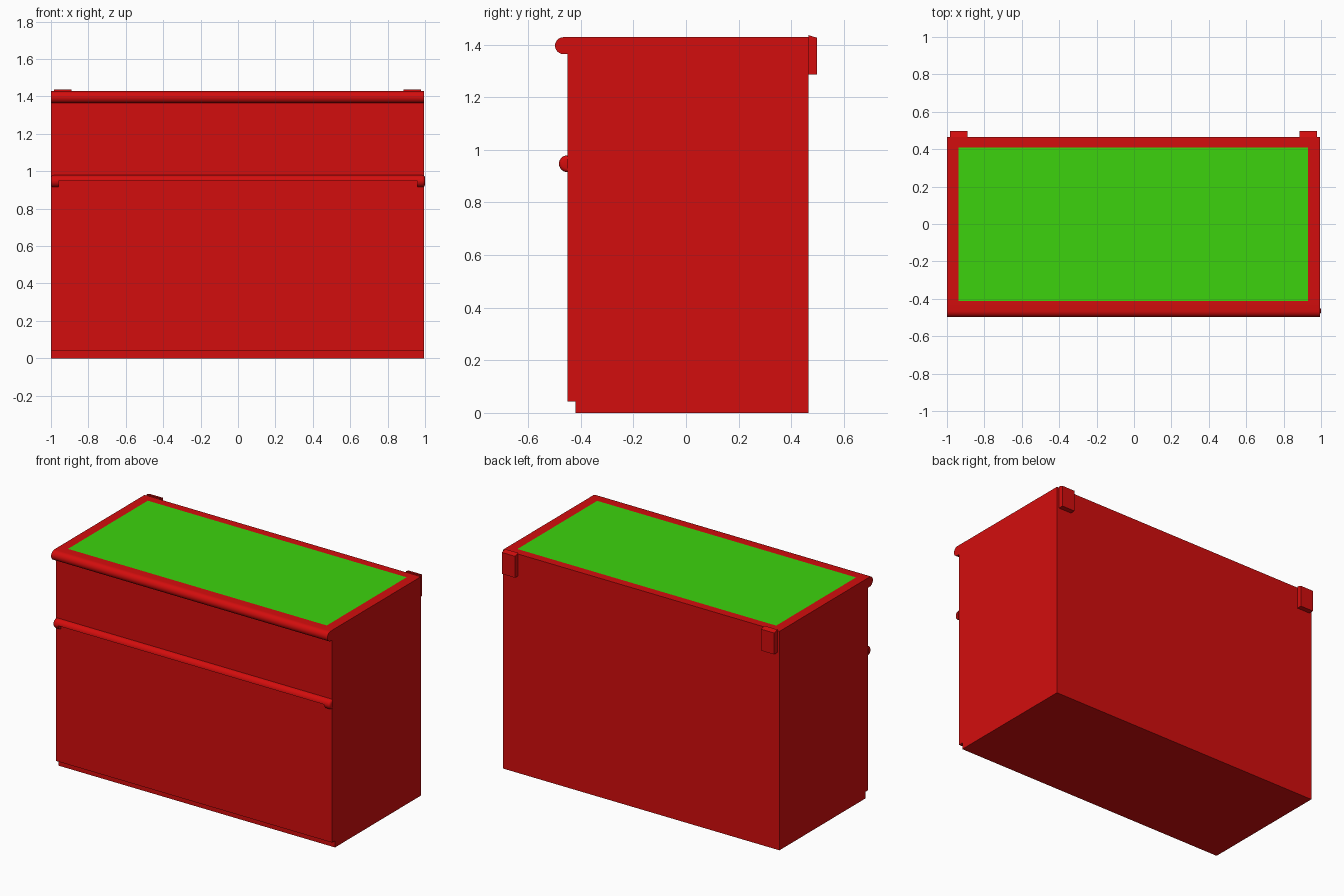
import bpy, bmesh, math
from mathutils import Vector

default = bpy.data.objects.get("Cube")
if default:
    bpy.data.objects.remove(default, do_unlink=True)


def material(name, rgb):
    m = bpy.data.materials.new(name)
    m.use_nodes = True
    m.diffuse_color = (*rgb, 1)
    m.node_tree.nodes["Principled BSDF"].inputs["Base Color"].default_value = (*rgb, 1)
    return m


RED = material("red lacquer", (0.65, 0.004, 0.004))
GREEN = material("green top", (0.045, 0.65, 0.004))
LEFT, RIGHT = 0.994, -1.0


def arc(y, z, r, start, end, steps):
    """Points in the y-z plane, angle measured from +y towards +z."""
    angles = [math.radians(start + (end - start) * i / steps) for i in range(steps + 1)]
    return [(y + r * math.cos(a), z + r * math.sin(a)) for a in angles]


def extrude_profile(bm, profile, x0, x1):
    """Sweep a closed y-z profile along x."""
    face = bm.faces.new([bm.verts.new((x0, y, z)) for y, z in profile])
    moved = bmesh.ops.extrude_face_region(bm, geom=[face])["geom"]
    verts = [v for v in moved if isinstance(v, bmesh.types.BMVert)]
    bmesh.ops.translate(bm, verts=verts, vec=(x1 - x0, 0, 0))
    bmesh.ops.recalc_face_normals(bm, faces=bm.faces[:])


def finish(name, bm, smooth=False):
    mesh = bpy.data.meshes.new(name)
    bm.to_mesh(mesh)
    bm.free()
    obj = bpy.data.objects.new(name, mesh)
    bpy.context.collection.objects.link(obj)
    mesh.materials.append(RED)
    if smooth:
        bpy.ops.object.select_all(action="DESELECT")
        obj.select_set(True)
        bpy.context.view_layer.objects.active = obj
        bpy.ops.object.shade_smooth_by_angle(angle=math.radians(35))
    return obj


# Cabinet body with toe notch and rounded front edge
bm = bmesh.new()
profile = [(0.465, 0), (0.465, 1.428), *arc(-0.466, 1.396, 0.032, 90, 270, 12),
           (-0.45, 1.364), (-0.45, 0.043), (-0.42, 0.043), (-0.42, 0)]
extrude_profile(bm, profile, RIGHT, LEFT)

# Cut the green panel into the top face
x0, x1, y0, y1 = -0.938, 0.93, -0.413, 0.41
for co, normal in (((x0, 0, 0), (1, 0, 0)), ((x1, 0, 0), (1, 0, 0)),
                   ((0, y0, 0), (0, 1, 0)), ((0, y1, 0), (0, 1, 0))):
    tops = [f for f in bm.faces if f.normal.z > 0.999]
    geom = set(tops)
    for f in tops:
        geom.update(f.edges, f.verts)
    bmesh.ops.bisect_plane(bm, geom=list(geom), plane_co=co, plane_no=normal)
    bm.normal_update()
for f in bm.faces:
    c = f.calc_center_median()
    if f.normal.z > 0.999 and x0 < c.x < x1 and y0 < c.y < y1:
        f.material_index = 1
body = finish("cabinet_body", bm, smooth=True)
body.data.materials.append(GREEN)

# Handle rail: half-round bar with the full round kept at both ends
HY, HZ, HR = -0.451, 0.947, 0.032
bm = bmesh.new()
extrude_profile(bm, arc(HY, HZ, HR, 90, 180, 8) + [(HY, HZ)], RIGHT + 0.015, 0.985)
finish("handle_rail", bm, smooth=True)

for name, inner, outer in (("handle_end_right", -0.96, RIGHT), ("handle_end_left", 0.96, 1.0)):
    bm = bmesh.new()
    extrude_profile(bm, arc(HY, HZ, HR, 90, 270, 12), inner, outer)
    rim = [e for e in bm.edges if all(abs(v.co.x - outer) < 1e-4 for v in e.verts)
           and any(v.co.y < HY - 0.001 for v in e.verts)]
    bmesh.ops.bevel(bm, geom=rim, offset=0.014, segments=3, profile=0.5, affect="EDGES")
    finish(name, bm, smooth=True)

# Thin backing strip in the finger gap
bm = bmesh.new()
extrude_profile(bm, [(-0.45, 0.915), (-0.453, 0.915), (-0.453, HZ), (-0.45, HZ)], -0.96, 0.96)
finish("handle_backing", bm)

# Rear hinge blocks with sloped tops
hinge = [(0.465, 1.286), (0.498, 1.286), (0.498, 1.426), (0.465, 1.436)]
for name, start in (("hinge_right", -0.985), ("hinge_left", 0.885)):
    bm = bmesh.new()
    extrude_profile(bm, hinge, start, start + 0.094)
    finish(name, bm)
